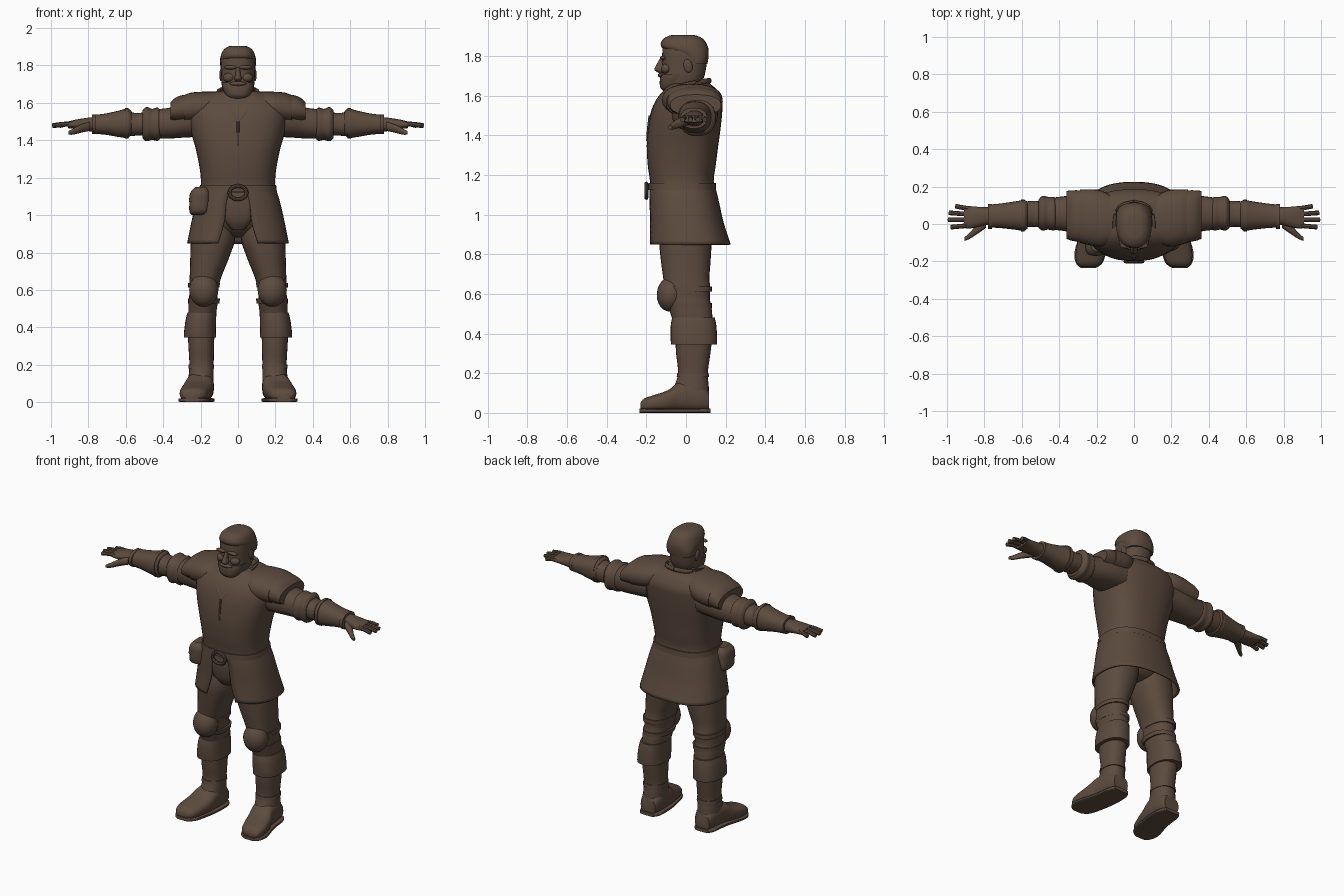
import bpy, bmesh, math
from mathutils import Matrix, Vector

CM = 0.01  # every dimension below is given in hundredths of a unit

if "Cube" in bpy.data.objects:
    bpy.data.objects.remove(bpy.data.objects["Cube"], do_unlink=True)

brown = bpy.data.materials.new("dark brown")
brown.use_nodes = True
tone = (0.108, 0.07, 0.048, 1)
brown.diffuse_color = tone
brown.node_tree.nodes["Principled BSDF"].inputs["Base Color"].default_value = tone


def finish(name, bm, mirror=False, thickness=0):
    """Turn a bmesh into a smooth shaded object, optionally mirrored."""
    bmesh.ops.recalc_face_normals(bm, faces=bm.faces)
    mesh = bpy.data.meshes.new(name)
    bm.to_mesh(mesh)
    bm.free()
    mesh.materials.append(brown)
    obj = bpy.data.objects.new(name, mesh)
    bpy.context.collection.objects.link(obj)
    bpy.ops.object.select_all(action='DESELECT')
    obj.select_set(True)
    bpy.context.view_layer.objects.active = obj
    bpy.ops.object.shade_smooth_by_angle(angle=math.radians(42))
    if thickness:
        solid = obj.modifiers.new("thickness", 'SOLIDIFY')
        solid.thickness = thickness * CM
    if mirror:
        obj.modifiers.new("mirror", 'MIRROR')
    return obj


def spline(rows, steps=4):
    """Catmull-Rom interpolation through rows of numbers."""
    out = []
    for i in range(len(rows) - 1):
        a, b, c, d = (rows[max(0, min(len(rows) - 1, i + k))] for k in (-1, 0, 1, 2))
        for s in range(steps):
            t = s / steps
            out.append([q + t * (r - p) / 2
                        + t * t * (p - 2.5 * q + 2 * r - d_ / 2)
                        + t ** 3 * (1.5 * (q - r) + (d_ - p) / 2)
                        for p, q, r, d_ in zip(a, b, c, d)])
    out.append(list(rows[-1]))
    return out


def loft(name, axis, rows, mirror=False, power=2.3, sides=28, steps=4):
    """Closed loft; each row is position on axis, then low/high of the other two axes."""
    bm = bmesh.new()
    others = [k for k in range(3) if k != axis]
    rings = []
    for pos, a0, a1, b0, b1 in spline(rows, steps):
        ring = []
        for i in range(sides):
            ang = math.tau * i / sides
            co = Vector()
            co[axis] = pos
            for k, lo, hi, w in zip(others, (a0, b0), (a1, b1), (math.cos(ang), math.sin(ang))):
                co[k] = (lo + hi) / 2 + (hi - lo) / 2 * math.copysign(abs(w) ** (2 / power), w)
            ring.append(bm.verts.new(co * CM))
        rings.append(ring)
    for r0, r1 in zip(rings, rings[1:]):
        for i in range(sides):
            j = (i + 1) % sides
            bm.faces.new((r0[i], r0[j], r1[j], r1[i]))
    bm.faces.new(rings[0])
    bm.faces.new(rings[-1])
    return finish(name, bm, mirror)


def column(name, rows, **kw):
    """Vertical loft centred on x = 0; rows are z, half width, front, back."""
    return loft(name, 2, [(z, -w, w, f, b) for z, w, f, b in rows], **kw)


def ball(name, centre, radii, mirror=False, tilt=0):
    bm = bmesh.new()
    place = (Matrix.Translation(Vector(centre) * CM) @ Matrix.Rotation(math.radians(tilt), 4, 'X')
             @ Matrix.Diagonal((*(r * CM for r in radii), 1)))
    bmesh.ops.create_uvsphere(bm, u_segments=24, v_segments=14, radius=1, matrix=place)
    return finish(name, bm, mirror)


def cord(name, points, radius, mirror=False, flat=1, closed=False):
    """Smooth rope or strap swept along points, flattened in z by flat."""
    pts = [Vector(p) for p in (spline(points) if not closed else points)]
    bm = bmesh.new()
    rings = []
    for i, p in enumerate(pts):
        nxt = pts[(i + 1) % len(pts)] if closed else pts[min(i + 1, len(pts) - 1)]
        prv = pts[i - 1] if closed or i else p
        side = (nxt - prv).normalized()
        u = side.orthogonal() if abs(side.y) > 0.95 else side.cross(Vector((0, 1, 0)))
        u.normalize()
        v = side.cross(u)
        rings.append([bm.verts.new((p + radius * (math.cos(a) * u + flat * math.sin(a) * v)) * CM)
                      for a in (math.tau * k / 8 for k in range(8))])
    for i in range(len(rings) - (not closed)):
        r0, r1 = rings[i], rings[(i + 1) % len(rings)]
        for k in range(8):
            bm.faces.new((r0[k], r0[k - 1], r1[k - 1], r1[k]))
    if not closed:
        bm.faces.new(rings[0])
        bm.faces.new(rings[-1])
    return finish(name, bm, mirror)


# Head and face
column("head", [(161, 5, -9, 3), (164, 7.3, -12, 6), (169, 8.6, -12.5, 9), (175, 9, -12, 10.3),
                (181, 9.2, -12, 11), (186, 8.6, -11.5, 10), (189, 6.5, -9.5, 7.5),
                (190, 4.5, -7, 5)], power=2.4)
column("hair", [(176, 9, -1, 10.8), (180, 9.5, -3, 11.4), (184, 9.5, -12, 11.2),
                (188, 8, -12, 9.2), (190, 5.5, -9, 6), (190.5, 3.5, -7, 4)], power=2.4)
column("beard", [(162, 4, -11, -4), (164, 6.5, -13, 0), (168, 8.3, -13.2, 2),
                 (171, 8.9, -12.6, 3)], power=2.5)
column("nose", [(171.5, 1.2, -14, -10), (173, 2, -16, -10), (175, 1.4, -15.3, -10),
                (179, 1, -13, -10)], sides=14)
ball("moustache", (0, -12.6, 170.3), (4.5, 1.6, 1.2))
ball("brow", (4, -11.6, 179), (3.6, 1.5, 1.1), mirror=True)
ball("cheek", (4.8, -10, 173.5), (3.2, 2.6, 2.5), mirror=True)
ball("ear", (9, 1, 175), (1, 2.2, 3.4), mirror=True, tilt=12)
column("neck", [(152, 8, -9, 9), (160, 7.2, -7, 9), (167, 7.2, -6, 9)])

# Tunic body and collar
column("torso", [(114, 20, -18, 14.3), (118, 19.8, -18.3, 14), (125, 20.5, -19.3, 15),
                 (135, 22.5, -19.8, 16.3), (144, 25, -19, 17.5), (152, 26.5, -17.5, 18.3),
                 (158, 26, -15, 18.3), (163, 21, -11, 15.5), (166, 11, -8, 12)], power=2.5, sides=40)
column("standing_collar", [(158, 13, -11, 15), (162, 10.5, -8.5, 13), (165, 9.6, -6, 12),
                           (167, 8.8, -2, 11)])
cord("collar_edge", [(0, -17.3, 150), (5, -15, 156), (9, -9, 162), (10.3, 0, 165.5),
                     (8, 9, 167), (0, 12, 167.5)], 1.5, mirror=True, flat=0.6)
cord("front_placket", [(0, -18.2, 150), (0, -19, 143), (0, -19.4, 137)], 0.7)

# Layered shoulder pads
loft("shoulder_mantle", 0, [(10, -9, 14, 153, 166), (18, -12, 18, 150, 166), (25, -11, 18.5, 149, 165.5),
                            (29, -10, 18.5, 149, 164)], mirror=True)
loft("shoulder_pad", 0, [(24, -9, 17.5, 150, 164.5), (29, -9.5, 18, 149.5, 164.3), (33, -9, 18, 149.5, 163),
                         (36, -8, 17.7, 150, 160.5)], mirror=True)

# Arms
loft("upper_sleeve", 0, [(18, -8, 16, 142, 160), (28, -6.5, 16, 141.5, 159.5),
                         (36, -4, 15, 141, 157.5), (44, -3, 14, 141, 156.5)], mirror=True)
loft("sleeve_roll", 0, [(41.5, -2.5, 13.5, 141, 156), (43, -3.5, 14.5, 139.7, 157.5),
                        (46, -3, 14.5, 140.2, 156.8), (49, -3.5, 15, 139.5, 157.8),
                        (51, -2, 13, 141, 156)], mirror=True)
loft("elbow", 0, [(49, -2, 12.5, 142.5, 155.5), (54, -1.5, 12.3, 142.5, 154.5),
                  (60, -2, 12, 142, 156)], mirror=True)
loft("forearm_guard", 0, [(57, -2.5, 12, 143, 155.5), (59, -3.6, 12.8, 141.3, 157),
                          (64, -3, 12, 141.8, 155.8), (71, -2.2, 11, 143, 154.3),
                          (78, -1.8, 10.3, 143.5, 153.5)], mirror=True)
for i, x in enumerate((59.5, 77)):
    s = 1.2 * i
    loft(f"guard_band_{i + 1}", 0, [(x - 1, s - 4, 13 - 2 * s, 141 + 2 * s, 157.2 - 2.8 * s),
                                    (x + 1, s - 4, 13 - 2 * s, 141 + 2 * s, 157.2 - 2.8 * s)], mirror=True)
loft("palm", 0, [(76, 0, 9, 144.5, 152.5), (81, -1, 9, 145, 152), (87, -2.3, 9.5, 146, 151),
                 (91, -2.2, 9.6, 146.5, 150)], mirror=True)
for finger, (y, spread, tip) in {"little": (8.2, 1.3, 96), "ring": (5.2, 0.8, 99.5),
                                 "middle": (2.2, 0, 100), "index": (-0.8, -0.9, 98.5)}.items():
    cord(finger + "_finger", [(88, y, 148.8), ((88 + tip) / 2, y + spread / 2, 148.6),
                              (tip - 0.6, y + spread, 147.8)], 1.25, mirror=True)
loft("thumb", 0, [(79, -2, 3, 145, 150), (84, -5.5, -0.5, 144, 148.5), (88, -8, -4.8, 143, 146.3),
                  (90.5, -9, -7, 143, 145)], mirror=True, sides=14)

# Belt, buckle and pouch
column("belt", [(112.5, 20.8, -19, 15.2), (116, 20.4, -19, 15)], power=2.5, sides=40)
cord("buckle", [(4.6 * math.cos(a), -20, 112 + 3.6 * math.sin(a))
                for a in (math.tau * k / 20 for k in range(20))], 1, closed=True)
loft("pouch", 2, [(100, -24.5, -17, -13, -5), (102, -26, -15.5, -16, -3), (108, -25.8, -15.2, -16.5, -3),
                  (113, -24.5, -15.5, -16, -4), (115, -22.5, -17, -14, -6)], power=3)
loft("pouch_flap", 2, [(107, -26.3, -15, -17, -2.7), (112, -25.5, -15, -16.8, -3),
                       (115, -23, -16.5, -14.5, -5)], power=3)


# Flared skirt, slit open at the front
def skirt(name, rows, sides=40):
    bm = bmesh.new()
    rings = []
    for z, w, front, back, gap in spline(rows):
        start = math.asin(gap / w)
        ring = []
        for i in range(sides + 1):
            a = start + (math.tau - 2 * start) * i / sides
            s, c = (math.copysign(abs(f) ** 0.8, f) for f in (math.sin(a), math.cos(a)))
            ring.append(bm.verts.new(Vector((w * s, (front + back) / 2 - (back - front) / 2 * c, z)) * CM))
        rings.append(ring)
    for r0, r1 in zip(rings, rings[1:]):
        for i in range(sides):
            bm.faces.new((r0[i], r0[i + 1], r1[i + 1], r1[i]))
    finish(name, bm, thickness=1.2)


skirt("tunic_skirt", [(114, 20.3, -18.5, 14.8, 2.5), (107, 22.5, -18.7, 16.5, 4.5),
                      (96, 25, -18.5, 19, 5.5), (85, 27.2, -19, 22.5, 8.5)])
column("hips", [(114, 18.5, -16.5, 13), (104, 20.5, -15.5, 15), (96, 20, -14, 14),
                (90, 11, -9, 10), (88, 4, -4, 5)])
column("front_tongue", [(112, 9, -18, -12), (105, 8.5, -18.3, -12), (97, 7, -17, -10),
                        (92, 3, -14, -9)], power=3)

# Legs
loft("trouser_leg", 2, [(100, 3, 22, -12, 13), (88, 1.5, 25, -13.5, 13), (78, 4.5, 25.5, -12.8, 12.5),
                        (68, 8.5, 25.8, -11.5, 11.8), (63, 10, 26, -11, 12.3), (58, 10.8, 26, -10.5, 12),
                        (52, 11, 26.5, -8.5, 13), (46, 12, 26.5, -6.5, 13.5)], mirror=True)
ball("knee_pad", (18.3, -7.5, 60), (7.8, 7.2, 9), mirror=True, tilt=-8)
for i, z in enumerate((62.5, 54)):
    loft(f"knee_strap_{i + 1}", 2, [(z - 1.3, 10, 26.6, -10 + i, 13), (z + 1.3, 9.6, 26.6, -11 + i, 13)],
         mirror=True)

# Boots
loft("boot_cuff", 2, [(34.5, 11.7, 29, -7.5, 15.7), (38, 11.8, 28.8, -7.8, 15.7),
                      (44, 11.7, 28, -7.7, 15.3), (48, 11.5, 27, -7, 14.5)], mirror=True)
loft("boot_shaft", 2, [(40, 12.5, 27, -5.5, 13.5), (30, 12.8, 26.5, -5, 12.3), (20, 13, 26, -4, 11),
                       (13, 13, 26.5, -6, 11.5), (6, 13, 27, -8, 11.5)], mirror=True)
loft("boot_ankle_band", 2, [(18, 12.7, 26.6, -4.7, 11.6), (20, 12.7, 26.4, -4.4, 11.4)], mirror=True)
loft("boot_foot", 1, [(11.5, 14.5, 25, 1, 11), (7, 13, 26.5, 0.5, 15), (-3, 13, 28, 0.5, 15.5),
                      (-9, 13.8, 30, 0.5, 11.5), (-16, 15.5, 31.2, 0.5, 9), (-21, 17.5, 30.5, 0.7, 7.3),
                      (-23, 20.5, 28.5, 1.5, 5)], mirror=True, power=2.6)
loft("boot_sole", 1, [(12.3, 15, 25, 0, 2.2), (8, 12.7, 27, 0, 2.2), (-3, 12.7, 28.5, 0, 2.2),
                      (-15, 14.8, 31.8, 0, 2.2), (-21, 17, 31, 0, 2.2), (-23.5, 20.5, 28.5, 0, 2.2)],
     mirror=True, power=5)
